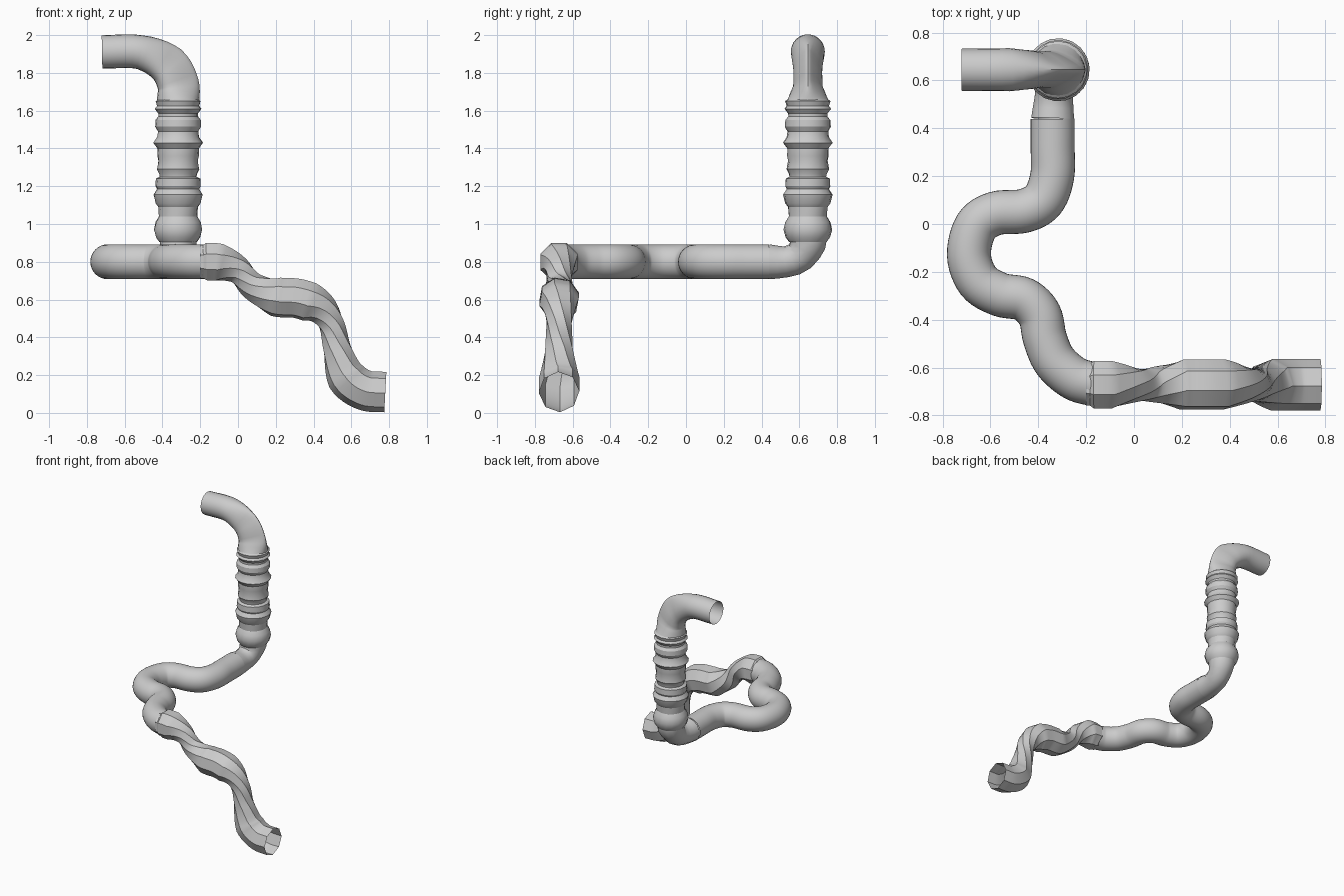
import bpy, bmesh, math
from mathutils import Vector, Quaternion

if "Cube" in bpy.data.objects:
    bpy.data.objects.remove(bpy.data.objects["Cube"])


def make_object(name, rings, angle=30):
    """Skin a list of point rings into an open tube."""
    bm = bmesh.new()
    rows = [[bm.verts.new(p) for p in ring] for ring in rings]
    n = len(rows[0])
    for a, b in zip(rows, rows[1:]):
        for i in range(n):
            j = (i + 1) % n
            bm.faces.new((a[i], a[j], b[j], b[i]))
    mesh = bpy.data.meshes.new(name)
    bm.to_mesh(mesh)
    bm.free()
    mesh.shade_smooth()
    mesh.set_sharp_from_angle(angle=math.radians(angle))
    obj = bpy.data.objects.new(name, mesh)
    bpy.context.collection.objects.link(obj)
    return obj


def spline(pts, steps):
    """Catmull-Rom samples as (control index, position)."""
    p = [Vector(q) for q in pts]
    p = [2 * p[0] - p[1]] + p + [2 * p[-1] - p[-2]]
    out = []
    last = len(pts) - 1
    for k in range(last * steps + 1):
        i = min(k // steps, last - 1)
        t = k / steps - i
        a, b, c, d = p[i:i + 4]
        out.append((k / steps, 0.5 * (2 * b + (c - a) * t
                    + (2 * a - 5 * b + 4 * c - d) * t * t
                    + (3 * b - a - 3 * c + d) * t ** 3)))
    return out


def sweep(name, pts, section, sides, steps, start_normal, angle=30):
    """Sweep section(s, angle) -> (u, v) along a spline, without extra roll."""
    path = spline(pts, steps)
    normal = Vector(start_normal)
    rings = []
    for k, (s, pos) in enumerate(path):
        tan = (path[min(k + 1, len(path) - 1)][1] - path[max(k - 1, 0)][1]).normalized()
        normal = (normal - tan * normal.dot(tan)).normalized()
        side = tan.cross(normal)
        ring = []
        for i in range(sides):
            u, v = section(s, math.tau * i / sides)
            ring.append(pos + normal * u + side * v)
        rings.append(ring)
    return make_object(name, rings, angle)


def lerp_table(table, s):
    for (a, x), (b, y) in zip(table, table[1:]):
        if s <= b:
            return x + (y - x) * (s - a) / (b - a)
    return table[-1][1]


# Twisted octagonal pipe: straight facets between turned rings pinch the waist
TURN = math.radians(-100)
stations = [(0, 0), (1, 0), (4, 1), (5.5, 1), (9, 2), (11, 2)]


def twisted(s, a):
    f = lerp_table(stations, s)
    k = min(int(f), 1)
    f -= k
    a0 = a + k * TURN + math.pi / 8
    a1 = a0 + TURN
    r = 0.107 if s > 0.3 else 0.095
    return (r * ((1 - f) * math.cos(a0) + f * math.cos(a1)),
            r * ((1 - f) * math.sin(a0) + f * math.sin(a1)))


Y = -0.672
lower = [(-0.2, 0.8), (-0.1, 0.797), (0.0, 0.755), (0.08, 0.67), (0.2, 0.615),
         (0.32, 0.605), (0.43, 0.56), (0.495, 0.47), (0.525, 0.34),
         (0.575, 0.19), (0.67, 0.12), (0.78, 0.11)]
sweep("twisted_pipe", [(x, Y, z) for x, z in lower], twisted, 8, 6, (0, 0, 1))

# Smooth winding pipe
winding = [(-0.17, -0.67), (-0.25, -0.645), (-0.33, -0.575), (-0.372, -0.48),
           (-0.395, -0.38), (-0.46, -0.315), (-0.56, -0.295), (-0.65, -0.24),
           (-0.69, -0.13), (-0.66, -0.01), (-0.58, 0.044), (-0.46, 0.055),
           (-0.38, 0.1), (-0.342, 0.2), (-0.34, 0.32), (-0.34, 0.44)]
sweep("winding_pipe", [(x, y, 0.8) for x, y in winding],
      lambda s, a: (0.092 * math.cos(a), 0.092 * math.sin(a)), 32, 6, (0, 0, 1))

# Faceted lower elbow
CX, CY = -0.317, 0.645


def elbow(s, a):
    r = lerp_table([(0, 0.092), (1, 0.082), (2, 0.085), (3, 0.098), (4, 0.1)], s)
    return r * math.cos(a), r * math.sin(a)


sweep("lower_elbow", [(-0.34, 0.44, 0.8), (-0.335, 0.53, 0.8), (-0.325, 0.605, 0.83),
                      (CX, CY, 0.9), (CX, CY, 0.93)], elbow, 14, 2, (0, 0, 1))

# Ribbed upright (height, radius)
ribs = [(0.905, 0.1), (0.93, 0.118), (0.97, 0.129), (1.01, 0.12), (1.04, 0.102),
        (1.09, 0.105), (1.11, 0.12), (1.155, 0.131), (1.185, 0.112), (1.2, 0.12),
        (1.24, 0.118), (1.25, 0.098), (1.265, 0.1), (1.29, 0.113), (1.335, 0.105),
        (1.36, 0.11), (1.4, 0.11), (1.43, 0.132), (1.46, 0.112), (1.49, 0.108),
        (1.515, 0.122), (1.55, 0.12), (1.57, 0.105), (1.585, 0.105), (1.61, 0.124),
        (1.625, 0.112), (1.65, 0.12), (1.66, 0.108)]
make_object("ribbed_upright", [[Vector((CX + r * math.cos(math.tau * i / 18 + z * 2),
                                        CY + r * math.sin(math.tau * i / 18 + z * 2), z))
                                for i in range(18)] for z, r in ribs])


# Top elbow with a pinched outer ridge, ending in a round open spout
def spout(s, a):
    r = lerp_table([(0, 0.112), (2, 0.108), (3, 0.09), (4, 0.088)], s)
    pinch = lerp_table([(0, 0), (1, 0.75), (2, 0.75), (3, 0), (4, 0)], s)
    return r * math.cos(a), r * math.sin(a) * (1 - pinch * (1 + math.cos(a)) / 2)


sweep("top_spout", [(CX, CY, 1.65), (CX, CY, 1.74), (-0.375, CY, 1.845),
                    (-0.52, CY, 1.91), (-0.72, CY, 1.911)], spout, 24, 5, (1, 0, 0))
